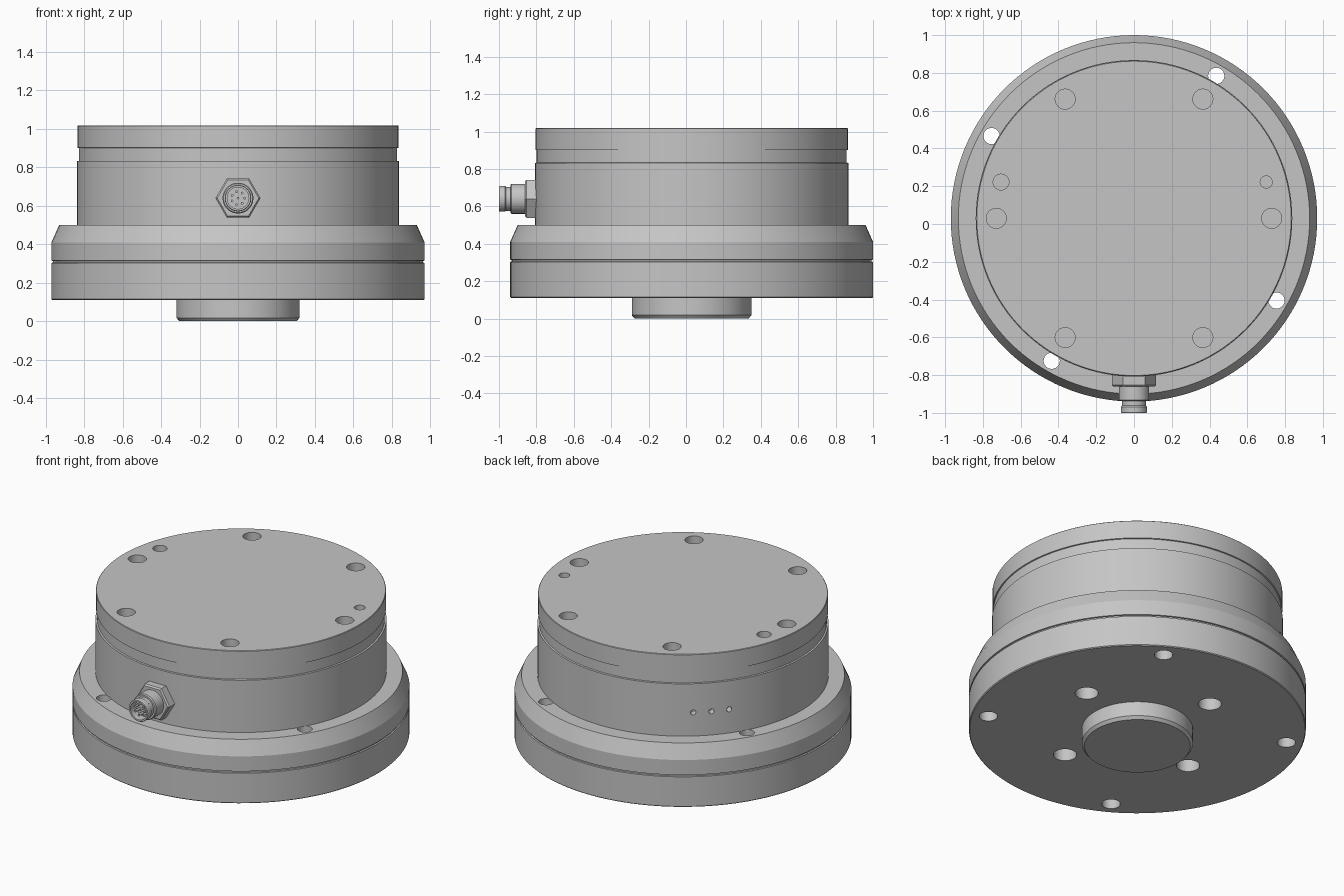
import bpy, bmesh, math
from mathutils import Matrix

old = bpy.data.objects.get("Cube")
if old:
    bpy.data.objects.remove(old, do_unlink=True)

CY = 0.03          # y of the main axis
PLUG_Z = 0.64      # height of the connector axis
AXIS = Matrix.Translation((0, CY, 0))
PLUG = Matrix.Translation((0, 0, PLUG_Z)) @ Matrix.Rotation(math.pi / 2, 4, 'X')

metal = bpy.data.materials.new("grey metal")
metal.use_nodes = True
COLOUR = (0.56, 0.56, 0.56, 1)
metal.diffuse_color = COLOUR
metal.node_tree.nodes["Principled BSDF"].inputs["Base Color"].default_value = COLOUR


def lathe(bm, profile, mat, n):
    """Revolve (radius, height) points into a closed solid."""
    rings = []
    for r, h in profile:
        if r == 0:
            rings.append([bm.verts.new(mat @ Matrix.Translation((0, 0, h)).translation)])
        else:
            rings.append([bm.verts.new((mat @ Matrix.Rotation(2 * math.pi * i / n, 4, 'Z')
                                        @ Matrix.Translation((r, 0, h))).translation)
                          for i in range(n)])
    for a, b in zip(rings, rings[1:]):
        if len(a) == 1:
            bm.faces.new(b)
        elif len(b) == 1:
            bm.faces.new(a)
        else:
            for i in range(n):
                j = (i + 1) % n
                bm.faces.new((a[i], a[j], b[j], b[i]))
    # flat end caps need no centre vertex
    bmesh.ops.delete(bm, geom=[v for v in bm.verts if not v.link_faces], context='VERTS')


def make(name, solids):
    """Object from a list of (profile, matrix, sides)."""
    bm = bmesh.new()
    for s in solids:
        lathe(bm, *s)
    bmesh.ops.recalc_face_normals(bm, faces=bm.faces[:])
    me = bpy.data.meshes.new(name)
    bm.to_mesh(me)
    bm.free()
    me.materials.append(metal)
    ob = bpy.data.objects.new(name, me)
    bpy.context.collection.objects.link(ob)
    return ob


def rod(r, h0, h1):
    return [(0, h0), (r, h0), (r, h1), (0, h1)]


def at(dist, deg):
    a = math.radians(deg)
    return AXIS @ Matrix.Translation((dist * math.cos(a), dist * math.sin(a), 0))


def drill(ob, holes):
    """Cut the holes and bake the result."""
    cutter = make("cutter", holes)
    mod = ob.modifiers.new("holes", 'BOOLEAN')
    mod.operation = 'DIFFERENCE'
    mod.solver = 'EXACT'
    mod.object = cutter
    deps = bpy.context.evaluated_depsgraph_get()
    me = bpy.data.meshes.new_from_object(ob.evaluated_get(deps))
    ob.modifiers.clear()
    ob.data = me
    bpy.data.objects.remove(cutter, do_unlink=True)


# Flange: lower ring, seam groove and chamfered collar
flange = make("flange", [([
    (0, 0.11), (0.965, 0.11), (0.97, 0.115), (0.97, 0.303), (0.962, 0.305),
    (0.962, 0.313), (0.97, 0.315), (0.97, 0.41), (0.93, 0.5), (0, 0.5)], AXIS, 128)])
bolt = [(0, 0), (0.053, 0), (0.053, 0.3), (0.043, 0.3), (0.043, 0.6), (0, 0.6)]
drill(flange, [(bolt, at(0.871, 60 + 90 * i), 24) for i in range(4)]
      + [(rod(0.067, 0, 0.25), at(0.509, 15 + 90 * i), 24) for i in range(4)])

# Centring boss underneath
boss = make("centring_boss", [([
    (0, 0), (0.305, 0), (0.32, 0.018), (0.32, 0.115), (0, 0.115)], AXIS, 96)])

# Drum with recessed neck and top cap
drum = make("drum", [([
    (0, 0.5), (0.838, 0.5), (0.838, 0.832), (0.828, 0.834), (0.828, 0.9),
    (0.835, 0.902), (0.835, 1.015), (0.832, 1.018), (0, 1.018)], AXIS, 128)])
holes = [(rod(0.053, 0.88, 1.1), at(0.729, 60 * i), 24) for i in range(6)]
for x, r in ((-0.704, 0.042), (0.7, 0.032)):
    holes.append((rod(r, 0.88, 1.1), Matrix.Translation((x, 0.222, 0)), 24))
# Three small indicator holes on the side
for deg in (129, 136.3, 143.5):
    side = (AXIS @ Matrix.Translation((0, 0, 0.65)) @ Matrix.Rotation(math.radians(deg), 4, 'Z')
            @ Matrix.Rotation(math.pi / 2, 4, 'Y'))
    holes.append((rod(0.016, 0.79, 0.9), side, 16))
drill(drum, holes)

# Connector: hex nut, barrel with hollow tip, contact pins
nut = make("connector_nut", [([
    (0, 0.78), (0.117, 0.78), (0.117, 0.852), (0.108, 0.861), (0, 0.861)], PLUG, 6)])
barrel = make("connector_barrel", [([
    (0, 0.8), (0.08, 0.8), (0.08, 0.932), (0.075, 0.938), (0.064, 0.938), (0.064, 0.962),
    (0.069, 0.968), (0.069, 0.995), (0.066, 1.0), (0.056, 1.0), (0.056, 0.945),
    (0, 0.945)], PLUG, 48)])
spots = [(0, 0)] + [(0.034 * math.cos(math.tau * i / 7), 0.034 * math.sin(math.tau * i / 7))
                    for i in range(7)]
pins = make("connector_pins", [
    (rod(0.007, 0.94, 0.985), PLUG @ Matrix.Translation((x, y, 0)), 12) for x, y in spots])

# Smooth round walls, keep edges sharp
bpy.ops.object.select_all(action='DESELECT')
for ob in (flange, boss, drum, nut, barrel, pins):
    ob.select_set(True)
bpy.context.view_layer.objects.active = flange
bpy.ops.object.shade_smooth_by_angle(angle=math.radians(20))
